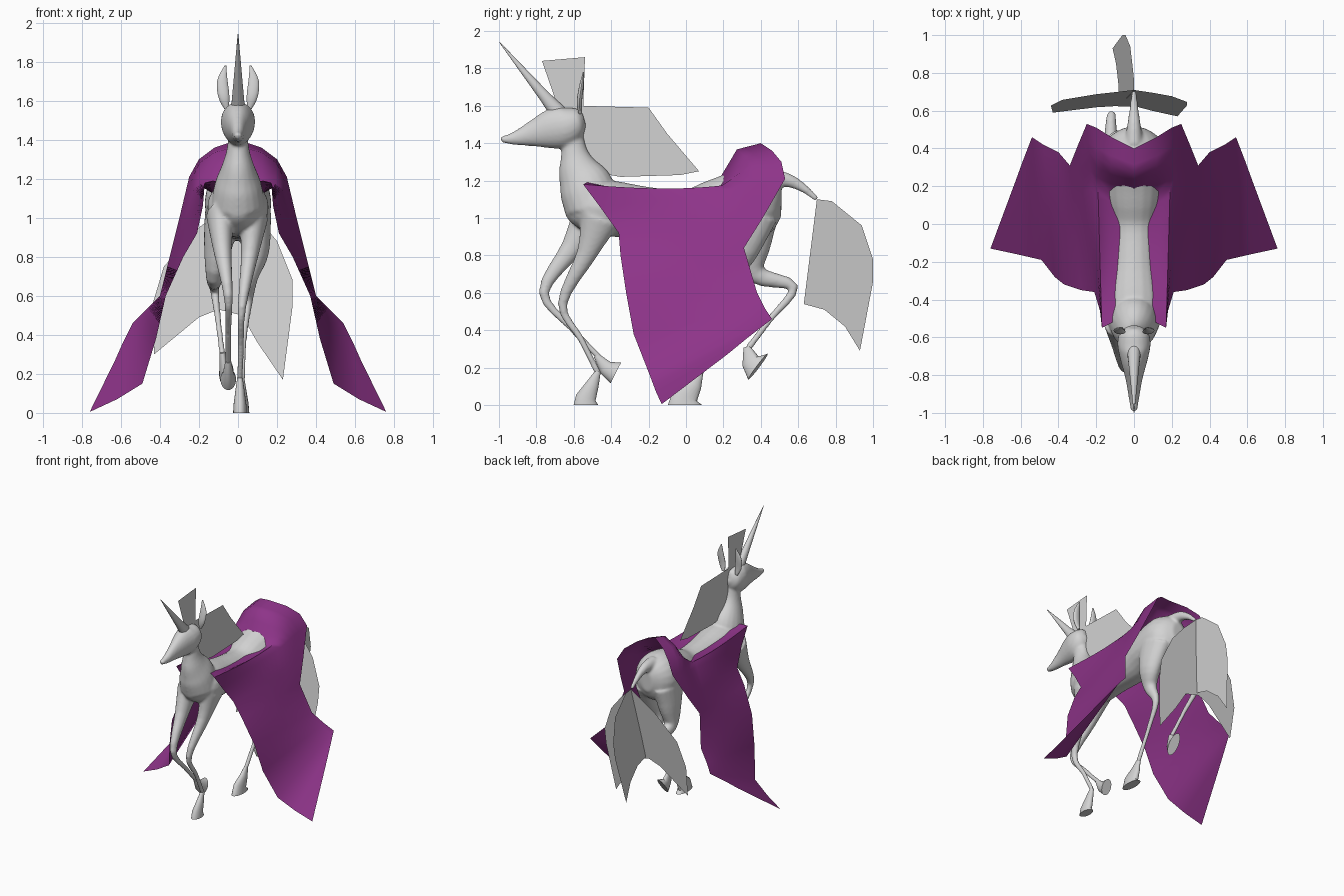
import bpy, bmesh, math
from mathutils import Vector

if "Cube" in bpy.data.objects:
    bpy.data.objects.remove(bpy.data.objects["Cube"])


def material(name, color):
    mat = bpy.data.materials.new(name)
    mat.use_nodes = True
    mat.diffuse_color = color
    mat.node_tree.nodes["Principled BSDF"].inputs["Base Color"].default_value = color
    return mat


WHITE = material("pale_grey", (0.65, 0.65, 0.65, 1))
PURPLE = material("purple_cloth", (0.27, 0.034, 0.25, 1))


def finish(bm, name, mat, angle=40):
    mesh = bpy.data.meshes.new(name)
    bmesh.ops.recalc_face_normals(bm, faces=bm.faces)
    bm.to_mesh(mesh)
    bm.free()
    mesh.materials.append(mat)
    ob = bpy.data.objects.new(name, mesh)
    bpy.context.collection.objects.link(ob)
    bpy.ops.object.select_all(action='DESELECT')
    ob.select_set(True)
    bpy.context.view_layer.objects.active = ob
    bpy.ops.object.shade_smooth_by_angle(angle=math.radians(angle))
    return ob


def refine(points, steps):
    """Catmull-Rom smoothing of position and radii together."""
    pts = [Vector(p) for p in points]
    out = []
    for i in range(len(pts) - 1):
        a, b, c, d = pts[max(i - 1, 0)], pts[i], pts[i + 1], pts[min(i + 2, len(pts) - 1)]
        for k in range(steps):
            t = k / steps
            out.append(b + (c - a) * t / 2 + (a - b * 2.5 + c * 2 - d / 2) * t ** 2
                       + (b * 3 - a - c * 3 + d) * t ** 3 / 2)
    return out + [pts[-1]]


def tube(bm, points, steps=4, sides=20):
    """Points are x, y, z, sideways radius, other radius."""
    pts = refine(points, steps)
    centres = [Vector(p[:3]) for p in pts]
    rings = []
    for i, p in enumerate(pts):
        along = (centres[min(i + 1, len(pts) - 1)] - centres[max(i - 1, 0)]).normalized()
        side = Vector((1, 0, 0))
        side = (side - along * side.dot(along)).normalized()
        up = along.cross(side)
        ring = []
        for k in range(sides):
            a = math.tau * k / sides
            ring.append(bm.verts.new(centres[i] + side * p[3] * math.cos(a) + up * p[4] * math.sin(a)))
        rings.append(ring)
    for lo, hi in zip(rings, rings[1:]):
        for k in range(sides):
            n = (k + 1) % sides
            bm.faces.new((lo[k], lo[n], hi[n], hi[k]))
    bm.faces.new(rings[0])
    bm.faces.new(rings[-1])


def tube_object(name, points, steps=4, sides=20):
    bm = bmesh.new()
    tube(bm, points, steps, sides)
    return finish(bm, name, WHITE)


def panel(name, outline, place):
    """Flat hair sheet from a 2D outline, placed by a rule."""
    bm = bmesh.new()
    bm.faces.new([bm.verts.new(place(u, v)) for u, v in outline])
    return finish(bm, name, WHITE)


# Torso, neck, head and legs are fused into one smooth skin
torso = [(0, -.62, 1.1, .04, .06), (0, -.58, 1.08, .1, .11), (0, -.5, 1.06, .15, .14),
         (0, -.4, 1.05, .155, .15), (0, -.2, 1.03, .13, .135), (0, 0, 1.02, .13, .13),
         (0, .15, 1.05, .155, .155), (0, .3, 1.07, .17, .19), (0, .4, 1.08, .165, .18),
         (0, .47, 1.085, .12, .14), (0, .51, 1.085, .05, .08)]
neck = [(0, -.5, 1.06, .14, .15), (0, -.535, 1.17, .12, .145), (0, -.575, 1.26, .085, .11),
        (0, -.595, 1.34, .06, .075), (0, -.605, 1.42, .05, .06), (0, -.62, 1.52, .05, .06)]
head = [(0, -.545, 1.53, .03, .04), (0, -.575, 1.52, .075, .075), (0, -.64, 1.49, .088, .11),
        (0, -.72, 1.475, .072, .107), (0, -.82, 1.45, .045, .07), (0, -.92, 1.425, .028, .035),
        (0, -.99, 1.42, .018, .015)]
front_leg_right = [(-.09, -.5, 1.02, .075, .11), (-.08, -.61, .84, .048, .06),
                   (-.05, -.76, .6, .024, .028), (-.05, -.61, .41, .016, .018),
                   (-.05, -.46, .25, .016, .018)]
front_leg_left = [(.08, -.46, 1.0, .075, .11), (.06, -.53, .81, .045, .055),
                  (.02, -.66, .54, .022, .026), (.015, -.56, .35, .016, .018),
                  (.01, -.47, .17, .016, .018)]
hind_leg_right = [(-.08, .35, 1.02, .09, .15), (-.1, .35, .87, .075, .11), (-.12, .375, .7, .045, .055),
                  (-.12, .575, .63, .024, .028), (-.1, .45, .46, .016, .018),
                  (-.08, .33, .3, .016, .018)]
hind_leg_left = [(.08, .34, 1.02, .09, .15), (.09, .29, .83, .07, .1), (.06, .26, .7, .045, .055),
                 (.05, .31, .56, .024, .028), (.03, .2, .38, .016, .018),
                 (.02, .07, .16, .016, .018)]
tail_root = [(0, .43, 1.2, .05, .06), (0, .53, 1.205, .035, .04), (0, .62, 1.165, .022, .025),
             (0, .7, 1.1, .014, .014)]

bm = bmesh.new()
for part in (torso, neck, head, front_leg_right, front_leg_left,
             hind_leg_right, hind_leg_left, tail_root):
    tube(bm, part)
body = finish(bm, "body", WHITE)
remesh = body.modifiers.new("fuse", 'REMESH')
remesh.mode = 'VOXEL'
remesh.voxel_size = 0.009
remesh.use_smooth_shade = True
soften = body.modifiers.new("soften", 'SMOOTH')
soften.factor = 0.5
soften.iterations = 8

# Hooves flare to a flat sole
hooves = {
    "front_hoof_right": [(-.05, -.48, .265, .015, .015), (-.05, -.43, .2, .028, .04),
                         (-.05, -.375, .172, .04, .062)],
    "front_hoof_left": [(.01, -.47, .18, .014, .015), (.01, -.5, .11, .024, .035),
                        (.01, -.535, .04, .033, .054), (.01, -.535, 0, .035, .066)],
    "hind_hoof_right": [(-.08, .325, .31, .015, .018), (-.07, .345, .235, .025, .05),
                        (-.06, .385, .205, .038, .087)],
    "hind_hoof_left": [(.02, .075, .17, .014, .018), (.02, .045, .11, .024, .042),
                       (.02, -.005, .05, .034, .07), (.02, -.005, 0, .038, .092)],
}
for name, points in hooves.items():
    tube_object(name, points, steps=1)

# Horn and ears
tube_object("horn", [(0, -.68, 1.56, .036, .045), (0, -.76, 1.655, .027, .03),
                     (0, -.997, 1.94, .002, .002)], steps=1)
for name, s in (("ear_left", 1), ("ear_right", -1)):
    tube_object(name, [(s * .058, -.565, 1.56, .012, .01), (s * .072, -.57, 1.62, .028, .014),
                       (s * .08, -.56, 1.7, .027, .012), (s * .064, -.548, 1.78, .004, .003)], sides=12)

# Mane and tail hair sheets
panel("forelock", [(-.68, 1.58), (-.77, 1.84), (-.54, 1.86), (-.55, 1.58)],
      lambda y, z: (0, y, z))
panel("mane", [(-.57, 1.6), (-.2, 1.59), (-.1, 1.45), (.07, 1.25), (-.03, 1.23), (-.35, 1.22),
               (-.46, 1.24), (-.57, 1.4)], lambda y, z: (.004, y, z))
panel("tail_fin", [(.7, 1.1), (.78, 1.09), (.94, .96), (1, .78), (1, .66), (.93, .29),
                   (.85, .42), (.74, .51), (.63, .54)], lambda y, z: (.14 * (z - 1.1), y, z))
panel("tail_fan", [(0, 1.1), (.1, 1), (.2, .88), (.28, .68), (.28, .55), (.23, .17), (.1, .36),
                   (.02, .5), (-.1, .53), (-.2, .49), (-.43, .3), (-.44, .55), (-.38, .75),
                   (-.2, .95)], lambda x, z: (x, .57 + .15 * (z - .17), z))

# Cape: rows from spine to hem, each a front point, a back point and a sag
cape_rows = [((0, -.45, 1.18), (0, .4, 1.4), .18),
             ((.13, -.53, 1.19), (.12, .46, 1.36), .17),
             ((.17, -.55, 1.18), (.2, .51, 1.3), .09),
             ((.18, -.46, 1.06), (.25, .53, 1.21), .02),
             ((.21, -.36, .92), (.3, .41, 1.0), 0),
             ((.28, -.35, .8), (.34, .31, .84), 0),
             ((.37, -.32, .6), (.4, .38, .6), 0),
             ((.42, -.28, .38), (.48, .42, .52), 0),
             ((.49, -.19, .15), (.54, .46, .46), 0),
             ((.62, -.16, .07), (.59, .33, .36), 0),
             ((.76, -.13, .005), (.63, .22, .27), 0)]
COLS = 20
SADDLE, COLLAR = 14, 17  # columns between which the cloth rises over the rump
bm = bmesh.new()
grid = []
for front, back, sag in cape_rows:
    row = []
    for k in range(COLS + 1):
        p = Vector(front).lerp(Vector(back), k / COLS)
        rise = (COLLAR - k) / (COLLAR - SADDLE)
        p.z -= sag * max(0, min(math.sin(math.pi / 2 * k / SADDLE), rise))
        row.append(bm.verts.new(p))
    grid.append(row)
for a, b in zip(grid, grid[1:]):
    for k in range(COLS):
        bm.faces.new((a[k], a[k + 1], b[k + 1], b[k]))
cape = finish(bm, "cape", PURPLE, 50)
cape.modifiers.new("mirror", 'MIRROR').use_clip = True
